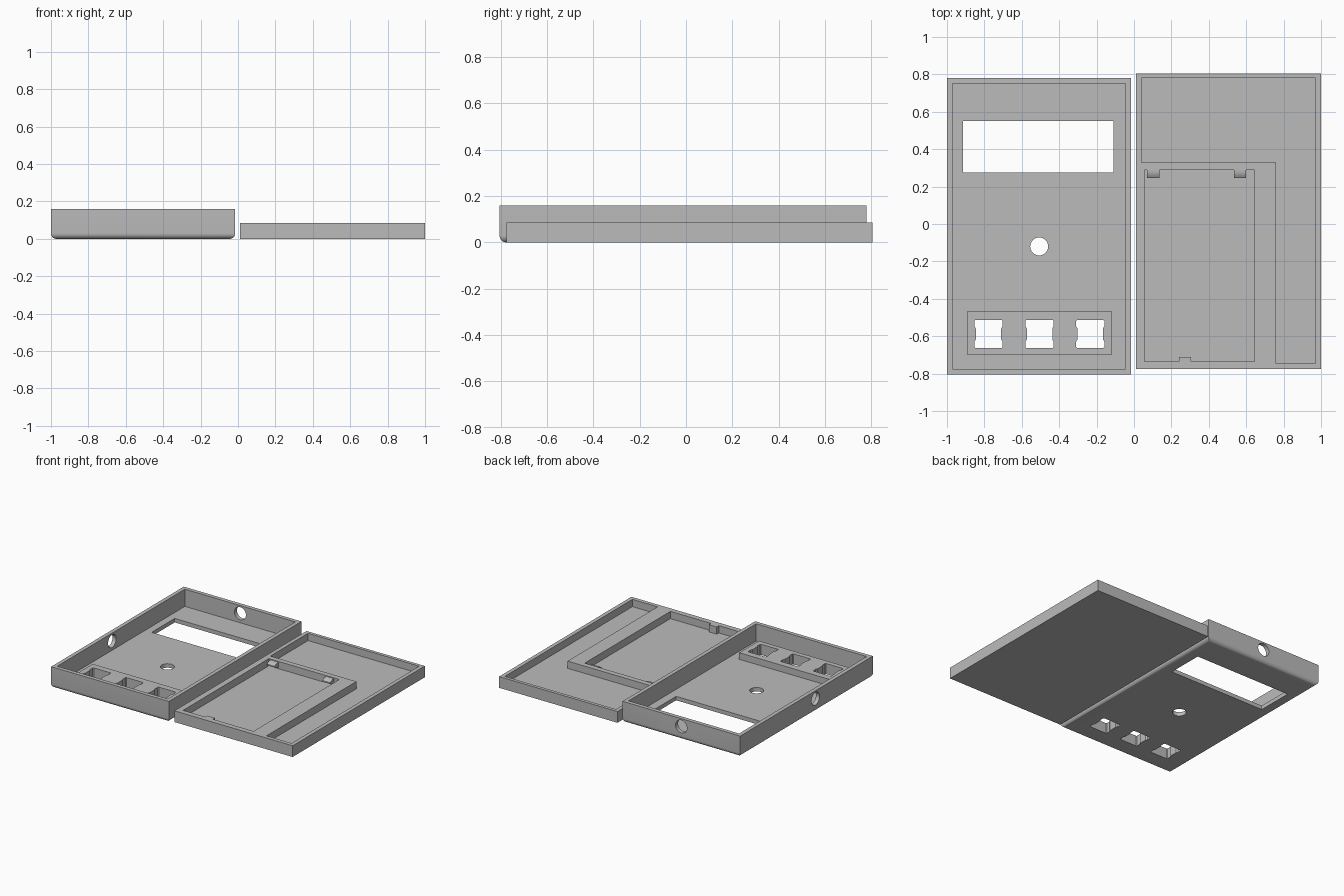
import bpy, bmesh, math
from mathutils import Vector, Matrix

old = bpy.data.objects.get("Cube")
if old:
    bpy.data.objects.remove(old, do_unlink=True)

grey = bpy.data.materials.new("plain grey")
grey.use_nodes = True
grey.diffuse_color = (0.5, 0.5, 0.5, 1)
grey.node_tree.nodes["Principled BSDF"].inputs["Base Color"].default_value = grey.diffuse_color


def finish(name, bm):
    bmesh.ops.recalc_face_normals(bm, faces=bm.faces)
    mesh = bpy.data.meshes.new(name)
    bm.to_mesh(mesh)
    bm.free()
    mesh.materials.append(grey)
    obj = bpy.data.objects.new(name, mesh)
    bpy.context.collection.objects.link(obj)
    return obj


def prism(name, outline, low, high, axis="z"):
    """Extrude a flat outline along z, or a (y, z) outline along x."""
    bm = bmesh.new()
    place = (lambda a, b: (a, b, low)) if axis == "z" else (lambda a, b: (low, a, b))
    face = bm.faces.new([bm.verts.new(place(a, b)) for a, b in outline])
    moved = bmesh.ops.extrude_face_region(bm, geom=[face])["geom"]
    step = Vector((0, 0, high - low)) if axis == "z" else Vector((high - low, 0, 0))
    bmesh.ops.translate(bm, vec=step, verts=[v for v in moved if isinstance(v, bmesh.types.BMVert)])
    return finish(name, bm)


def rect(x0, x1, y0, y1):
    return [(x0, y0), (x1, y0), (x1, y1), (x0, y1)]


def rod(name, centre, radius, length, rotation):
    bm = bmesh.new()
    bmesh.ops.create_cone(bm, cap_ends=True, segments=32, radius1=radius, radius2=radius,
                          depth=length, matrix=Matrix.Translation(centre) @ rotation)
    return finish(name, bm)


def combine(target, tool, operation="DIFFERENCE"):
    tool.hide_render = True
    mod = target.modifiers.new("combine", "BOOLEAN")
    mod.operation, mod.solver, mod.object = operation, "EXACT", tool
    bpy.context.view_layer.objects.active = target
    bpy.ops.object.modifier_apply(modifier=mod.name)
    bpy.data.objects.remove(tool, do_unlink=True)


FLOOR = 0.03
TRAY_TOP, LID_TOP = 0.16, 0.085

# Deep tray with rounded lower edges
tray = prism("front_shell", rect(-1, -0.015, -0.805, 0.78), 0, TRAY_TOP)
bm = bmesh.new()
bm.from_mesh(tray.data)
lower = [e for e in bm.edges if all(v.co.z < 0.01 for v in e.verts)]
bmesh.ops.bevel(bm, geom=lower, offset=0.03, segments=8, profile=0.5, affect="EDGES")
bm.to_mesh(tray.data)
bm.free()
combine(tray, prism("tray_cavity", rect(-0.97, -0.045, -0.775, 0.75), FLOOR, 0.3))

# Raised bar that holds the three switches
combine(tray, prism("switch_bar", rect(-0.89, -0.12, -0.7, -0.465), 0.01, 0.08), "UNION")

# Display window and square switch holes with notched sides
combine(tray, prism("window", rect(-0.915, -0.11, 0.275, 0.55), -0.1, 0.3))
side = [(0.07, -0.075), (0.075, -0.07), (0.075, -0.04), (0.068, -0.03),
        (0.068, 0.03), (0.075, 0.04), (0.075, 0.07), (0.07, 0.075)]
for x in (-0.778, -0.505, -0.234):
    outline = [(x + a, b - 0.588) for a, b in side] + [(x - a, -b - 0.588) for a, b in side]
    combine(tray, prism("switch_hole", outline, -0.1, 0.3))

# Round holes in the floor, left wall and back wall
combine(tray, rod("floor_hole", (-0.507, -0.12, 0), 0.048, 0.2, Matrix.Identity(4)))
combine(tray, rod("side_hole", (-1, -0.12, 0.1), 0.048, 0.2, Matrix.Rotation(math.pi / 2, 4, "Y")))
combine(tray, rod("back_hole", (-0.507, 0.78, 0.1), 0.048, 0.2, Matrix.Rotation(math.pi / 2, 4, "X")))

# Shallow back cover with an L-shaped recess
cover = prism("back_cover", rect(0.01, 1, -0.775, 0.805), 0, LID_TOP)
ell = [(0.04, 0.33), (0.76, 0.33), (0.76, -0.745), (0.97, -0.745), (0.97, 0.78), (0.04, 0.78)]
combine(cover, prism("cover_recess", ell, FLOOR, 0.3))

# Board pocket with a small tab on its front wall
pocket = [(0.055, -0.735), (0.24, -0.735), (0.24, -0.71), (0.305, -0.71),
          (0.305, -0.735), (0.645, -0.735), (0.645, 0.29), (0.055, 0.29)]
combine(cover, prism("board_pocket", pocket, FLOOR, 0.3))

# Sloped retaining clips on the back wall of the pocket
clip = [(0.3, 0.04), (0.28, 0.04), (0.245, 0.055), (0.245, 0.065), (0.26, 0.075), (0.275, 0.08), (0.3, 0.08)]
for x in (0.07, 0.535):
    combine(cover, prism("retaining_clip", clip, x, x + 0.065, "x"), "UNION")

for obj in (tray, cover):
    bpy.ops.object.select_all(action="DESELECT")
    obj.select_set(True)
    bpy.context.view_layer.objects.active = obj
    bpy.ops.object.shade_smooth_by_angle(angle=math.radians(30))
